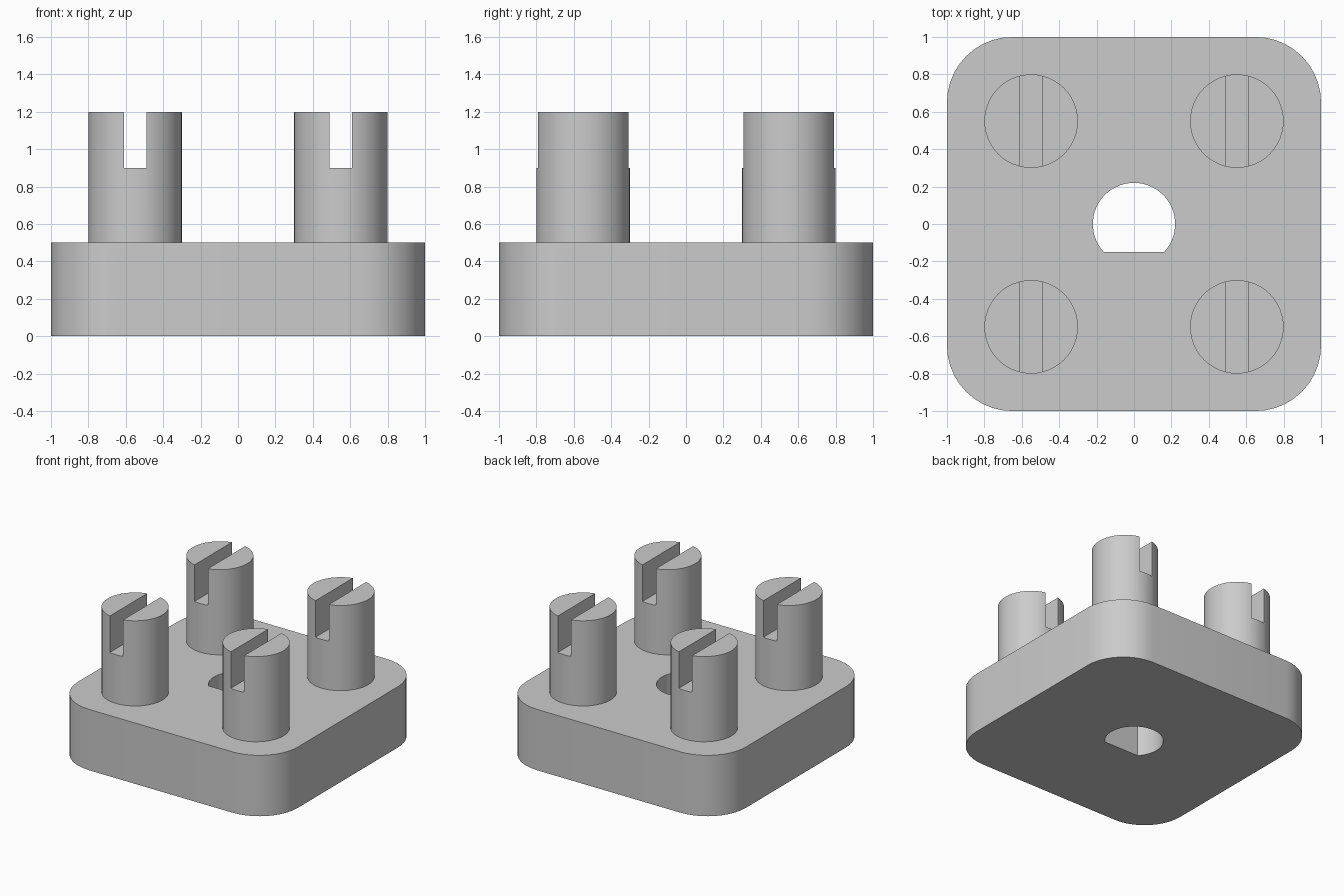
import bpy, bmesh
from math import cos, sin, pi, asin, radians

cube = bpy.data.objects.get("Cube")
if cube:
    bpy.data.objects.remove(cube, do_unlink=True)

grey = bpy.data.materials.new("light grey")
grey.use_nodes = True
grey.diffuse_color = (0.6, 0.6, 0.6, 1)
grey.node_tree.nodes["Principled BSDF"].inputs["Base Color"].default_value = (0.6, 0.6, 0.6, 1)


def arc(cx, cy, r, start, end, steps):
    """Points along a circular arc."""
    angles = [start + (end - start) * i / steps for i in range(steps + 1)]
    return [(cx + r * cos(a), cy + r * sin(a)) for a in angles]


def prism(name, outline, z0, z1):
    """Extrude a flat outline between two heights."""
    bm = bmesh.new()
    face = bm.faces.new([bm.verts.new((x, y, z0)) for x, y in outline])
    top = bmesh.ops.extrude_face_region(bm, geom=[face])["geom"]
    verts = [v for v in top if isinstance(v, bmesh.types.BMVert)]
    bmesh.ops.translate(bm, verts=verts, vec=(0, 0, z1 - z0))
    bmesh.ops.recalc_face_normals(bm, faces=bm.faces)
    mesh = bpy.data.meshes.new(name)
    bm.to_mesh(mesh)
    bm.free()
    mesh.materials.append(grey)
    obj = bpy.data.objects.new(name, mesh)
    bpy.context.collection.objects.link(obj)
    return obj


def select(obj):
    bpy.ops.object.select_all(action="DESELECT")
    obj.select_set(True)
    bpy.context.view_layer.objects.active = obj


def cut(obj, cutter):
    """Subtract the cutter, discard it, then shade the result."""
    cutter.hide_render = True
    mod = obj.modifiers.new("cut", "BOOLEAN")
    mod.operation = "DIFFERENCE"
    mod.solver = "EXACT"
    mod.object = cutter
    select(obj)
    bpy.ops.object.modifier_apply(modifier=mod.name)
    bpy.data.objects.remove(cutter, do_unlink=True)
    select(obj)
    bpy.ops.object.shade_smooth_by_angle(angle=radians(30))


# Base plate with rounded corners and a D-shaped through hole
half, corner = 1.0, 0.35
c = half - corner
outline = []
for i, (sx, sy) in enumerate([(1, 1), (-1, 1), (-1, -1), (1, -1)]):
    outline += arc(sx * c, sy * c, corner, i * pi / 2, (i + 1) * pi / 2, 10)
plate = prism("base_plate", outline, 0, 0.5)
flat = asin(0.15 / 0.22)
cut(plate, prism("hole_cutter", arc(0, 0, 0.22, -flat, pi + flat, 40), -0.1, 0.6))

# Four round posts, each with a slot running front to back
for side, sx in (("left", 1), ("right", -1)):
    for end, sy in (("front", -1), ("back", 1)):
        x, y = sx * 0.55, sy * 0.55
        post = prism(f"{end}_{side}_post", arc(x, y, 0.25, 0, 2 * pi, 48)[:-1], 0.45, 1.2)
        slot = [(x + dx * 0.06, y + dy * 0.4) for dx, dy in ((-1, -1), (1, -1), (1, 1), (-1, 1))]
        cut(post, prism("slot_cutter", slot, 0.9, 1.3))
